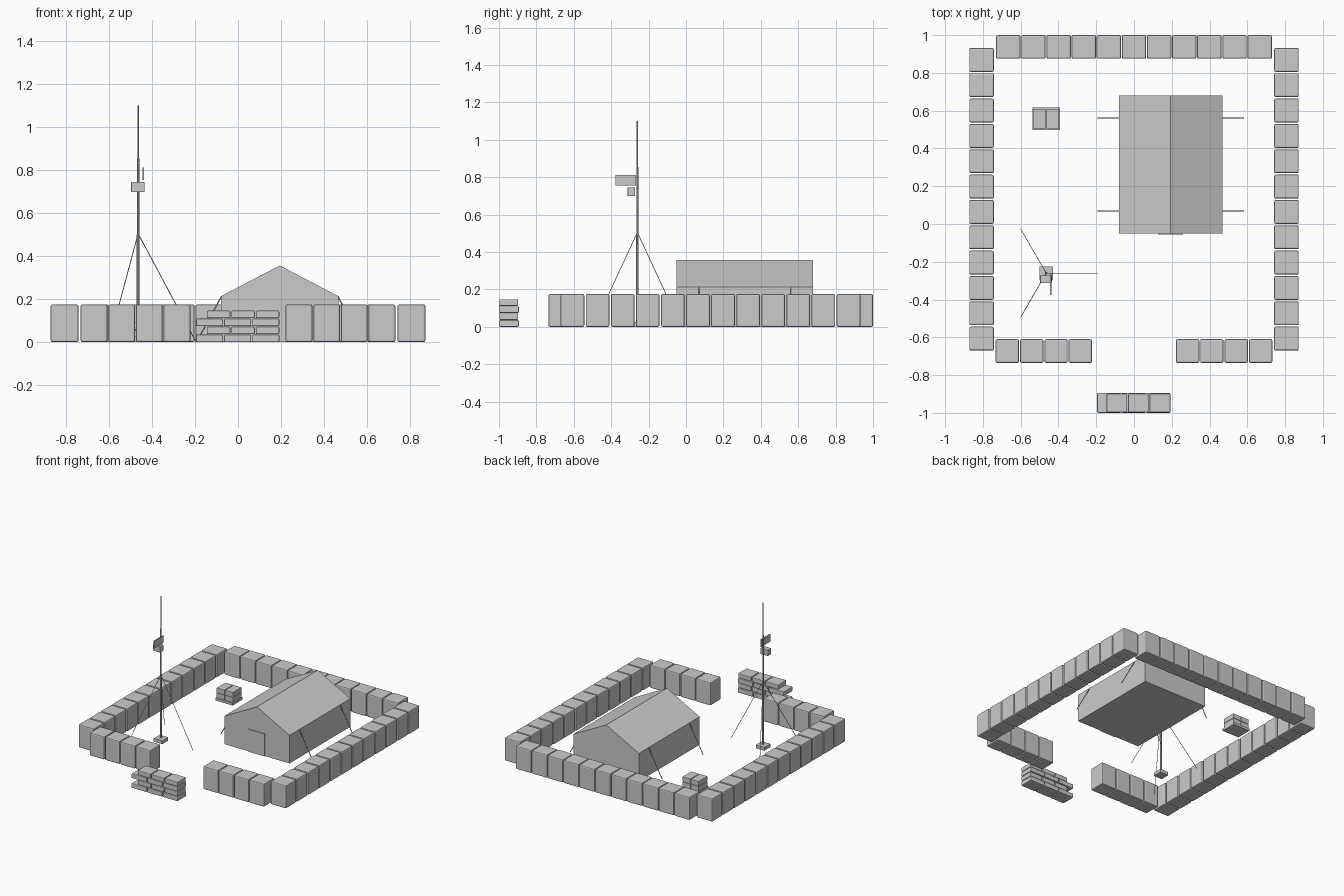
import bpy, bmesh, math
from mathutils import Vector, Matrix

if "Cube" in bpy.data.objects:
    bpy.data.objects.remove(bpy.data.objects["Cube"])

grey = bpy.data.materials.new("plain_grey")
grey.diffuse_color = (0.6, 0.6, 0.6, 1)
grey.use_nodes = True
grey.node_tree.nodes["Principled BSDF"].inputs["Base Color"].default_value = grey.diffuse_color


def finish(name, bm):
    bmesh.ops.recalc_face_normals(bm, faces=bm.faces)
    me = bpy.data.meshes.new(name)
    bm.to_mesh(me)
    bm.free()
    me.materials.append(grey)
    ob = bpy.data.objects.new(name, me)
    bpy.context.collection.objects.link(ob)
    return ob


def add_box(bm, x0, x1, y0, y1, z0, z1, bevel=0):
    m = Matrix.Translation(((x0 + x1) / 2, (y0 + y1) / 2, (z0 + z1) / 2))
    m = m @ Matrix.Diagonal((x1 - x0, y1 - y0, z1 - z0, 1))
    verts = bmesh.ops.create_cube(bm, size=1, matrix=m)["verts"]
    if bevel:
        edges = list({e for v in verts for e in v.link_edges})
        bmesh.ops.bevel(bm, geom=edges, offset=bevel, segments=2,
                        profile=0.5, affect='EDGES')


def boxes(name, items, bevel=0):
    bm = bmesh.new()
    for b in items:
        add_box(bm, *b, bevel=bevel)
    return finish(name, bm)


def rods(name, items, sides=8):
    bm = bmesh.new()
    for a, b, r in items:
        a, b = Vector(a), Vector(b)
        d = b - a
        m = Matrix.Translation((a + b) / 2) @ d.to_track_quat('Z', 'Y').to_matrix().to_4x4()
        bmesh.ops.create_cone(bm, cap_ends=True, segments=sides, radius1=r,
                              radius2=r, depth=d.length, matrix=m)
    return finish(name, bm)


def split(a, b, n, gap):
    step = (b - a + gap) / n
    return [(a + i * step, a + (i + 1) * step - gap) for i in range(n)]


# perimeter walls of filled barrier blocks
H = 0.175
boxes("back_wall", [(a, b, 0.875, 1.0, 0, H) for a, b in split(-0.73, 0.73, 11, 0.004)], 0.008)
for name, s in (("left", -1), ("right", 1)):
    x0, x1 = sorted((s * 0.742, s * 0.872))
    boxes(name + "_wall", [(x0, x1, a, b, 0, H) for a, b in split(-0.67, 0.932, 12, 0.008)], 0.008)
    a0, a1 = sorted((s * 0.222, s * 0.732))
    boxes(name + "_front_wall", [(a, b, -0.735, -0.61, 0, H) for a, b in split(a0, a1, 4, 0.005)], 0.008)

# sandbag screen in front of the entrance
bags = []
for row in range(4):
    start = -0.195 if row % 2 == 0 else -0.145
    shift = 0.004 * (row % 2)
    for a, b in split(start, 0.192, 3, 0.005):
        bags.append((a, b, -1.0 + shift * 0.5, -0.894 + shift * -1, row * 0.037, row * 0.037 + 0.035))
boxes("sandbag_screen", bags, 0.005)

# tent body: gabled profile pushed along y
bm = bmesh.new()
profile = [(-0.08, 0), (0.468, 0), (0.468, 0.213), (0.194, 0.356), (-0.08, 0.213)]
face = bm.faces.new([bm.verts.new((x, -0.05, z)) for x, z in profile])
ext = bmesh.ops.extrude_face_region(bm, geom=[face])["geom"]
bmesh.ops.translate(bm, vec=(0, 0.73, 0), verts=[g for g in ext if isinstance(g, bmesh.types.BMVert)])
if not face.is_valid or len(bm.faces) < 7:
    bm.faces.new([v for v in bm.verts if v.co.y < 0])
finish("tent", bm)
boxes("tent_door", [(0.128, 0.26, -0.056, -0.049, 0.0, 0.17)])

# tent guy ropes
rods("tent_ropes", [((0.194 + s * 0.272, y, 0.21), (0.194 + s * 0.387, y, 0), 0.003)
                    for s in (-1, 1) for y in (0.07, 0.56)], 6)

# mast with base, guys, box and flag
MX, MY = -0.465, -0.26
boxes("mast_base", [(MX - 0.036, MX + 0.036, MY - 0.036, MY + 0.036, 0, 0.025)])
rods("mast", [((MX, MY, 0.0), (MX, MY, 0.5), 0.007),
              ((MX, MY, 0.5), (MX, MY, 0.855), 0.0055),
              ((MX, MY, 0.855), (MX, MY, 1.1), 0.0035)])
rods("mast_guys", [((MX, MY, 0.505),
                    (MX + 0.27 * math.cos(t), MY + 0.27 * math.sin(t), 0), 0.002)
                   for t in (0, 2 * math.pi / 3, 4 * math.pi / 3)], 6)
boxes("mast_box", [(-0.497, -0.435, -0.312, -0.272, 0.698, 0.745)], 0.003)
boxes("flag", [(-0.444, -0.438, -0.377, -0.266, 0.755, 0.812)])

# crates on a pallet
boxes("pallet", [(-0.537, -0.393, 0.497, 0.617, 0, 0.018)])
boxes("crates", [(x, x + 0.066, 0.505, 0.61, z, z + 0.037)
                 for x in (-0.534, -0.463) for z in (0.018, 0.057)], 0.002)
